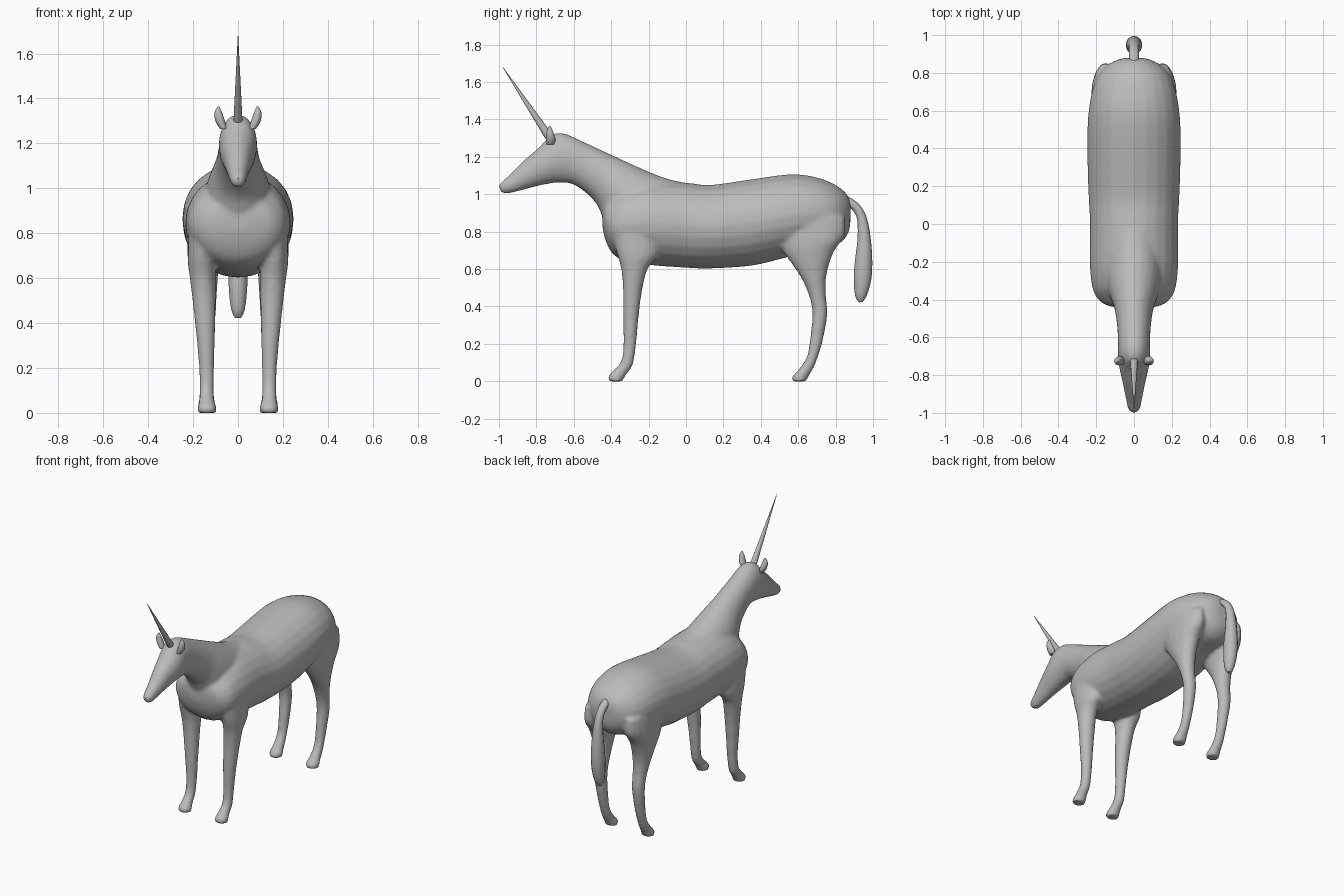
import bpy, bmesh, math

coat = bpy.data.materials.new("plain grey")
coat.diffuse_color = (0.5, 0.5, 0.5, 1)


def spline(a, b, c, d, t):
    return [0.5 * (2 * q + (r - p) * t + (2 * p - 5 * q + 4 * r - s) * t * t
                   + (3 * q - p - 3 * r + s) * t ** 3) for p, q, r, s in zip(a, b, c, d)]


def loft(name, rings, sides=24, steps=4, mirror=False):
    """Skin through oval rings: (y0, z0, y1, z1, half width, x centre)."""
    rings = [list(r) + [0] * (6 - len(r)) for r in rings]
    dense = []
    for i in range(len(rings) - 1):
        a, d = rings[max(i - 1, 0)], rings[min(i + 2, len(rings) - 1)]
        dense += [spline(a, rings[i], rings[i + 1], d, k / steps) for k in range(steps)]
    dense.append(rings[-1])
    bm = bmesh.new()
    for sx in ((1, -1) if mirror else (1,)):
        loops = []
        for y0, z0, y1, z1, w, x in dense:
            loop = []
            for k in range(sides):
                c, s = math.cos(2 * math.pi * k / sides), math.sin(2 * math.pi * k / sides)
                loop.append(bm.verts.new((sx * (x + w * s),
                                          (y0 + y1) / 2 + c * (y0 - y1) / 2,
                                          (z0 + z1) / 2 + c * (z0 - z1) / 2)))
            loops.append(loop)
        for p, q in zip(loops, loops[1:]):
            for k in range(sides):
                n = (k + 1) % sides
                bm.faces.new((p[k], p[n], q[n], q[k]))
        bm.faces.new(loops[0])
        bm.faces.new(loops[-1])
    bmesh.ops.recalc_face_normals(bm, faces=bm.faces)
    me = bpy.data.meshes.new(name)
    bm.to_mesh(me)
    bm.free()
    me.materials.append(coat)
    ob = bpy.data.objects.new(name, me)
    bpy.context.collection.objects.link(ob)
    return ob


# Torso, chest to rump
torso = loft("body", [
    (-.448, .90, -.445, .81, .06), (-.435, .95, -.425, .74, .145),
    (-.395, .99, -.39, .68, .195), (-.33, 1.04, -.33, .645, .222),
    (-.2, 1.07, -.2, .622, .235), (0, 1.062, 0, .607, .233),
    (.13, 1.05, .13, .603, .24), (.35, 1.08, .35, .618, .247),
    (.56, 1.107, .53, .66, .245), (.7, 1.09, .68, .70, .225),
    (.80, 1.05, .79, .72, .185), (.86, 1.0, .855, .77, .115),
    (.88, .95, .878, .83, .05)])

# Neck and head
neck = loft("neck_and_head", [
    (.0, 1.06, -.2, .75, .13), (-.12, 1.09, -.38, .80, .15),
    (-.25, 1.143, -.445, .88, .135), (-.4, 1.212, -.48, .95, .105),
    (-.53, 1.272, -.54, 1.012, .09), (-.65, 1.325, -.61, 1.055, .085),
    (-.72, 1.318, -.68, 1.062, .085), (-.78, 1.257, -.74, 1.055, .078),
    (-.86, 1.187, -.82, 1.037, .06), (-.94, 1.107, -.91, 1.013, .043),
    (-.985, 1.067, -.958, 1.003, .034), (-1.002, 1.045, -.988, 1.008, .02)])

# Legs with hooves, mirrored left and right
front_legs = loft("front_legs", [
    (-.40, .85, -.15, .85, .06, .16), (-.375, .70, -.15, .68, .063, .162),
    (-.347, .6, -.205, .6, .058, .157), (-.337, .48, -.235, .48, .051, .15),
    (-.337, .34, -.253, .34, .042, .144), (-.335, .2, -.266, .2, .034, .14),
    (-.347, .11, -.283, .09, .032, .14), (-.387, .06, -.313, .045, .035, .139),
    (-.418, .025, -.33, .02, .043, .138), (-.415, 0, -.335, 0, .041, .138)], 16, 4, True)
hind_legs = loft("hind_legs", [
    (.47, .85, .85, .88, .07, .15), (.51, .71, .85, .78, .075, .152),
    (.57, .62, .79, .69, .066, .152), (.622, .54, .752, .57, .056, .148),
    (.66, .45, .748, .46, .046, .144), (.675, .36, .757, .36, .041, .142),
    (.662, .22, .73, .21, .034, .14), (.645, .13, .693, .095, .032, .14),
    (.60, .062, .67, .05, .036, .139), (.566, .025, .652, .02, .043, .138),
    (.568, 0, .648, 0, .041, .138)], 16, 4, True)

# Blend the body parts into one skin
bpy.ops.object.select_all(action='DESELECT')
for ob in (torso, neck, front_legs, hind_legs):
    ob.select_set(True)
bpy.context.view_layer.objects.active = torso
bpy.ops.object.join()
remesh = torso.modifiers.new("skin", 'REMESH')
remesh.mode = 'VOXEL'
remesh.voxel_size = 0.011
soften = torso.modifiers.new("soften", 'SMOOTH')
soften.factor, soften.iterations = 0.5, 7
for m in ("skin", "soften"):
    bpy.ops.object.modifier_apply(modifier=m)

# Tail
tail = loft("tail", [
    (.85, .995, .85, .93, .025), (.89, .975, .872, .93, .027),
    (.935, .935, .898, .905, .026), (.968, .87, .916, .86, .028),
    (.988, .76, .917, .76, .036), (.996, .64, .903, .64, .043),
    (.99, .54, .897, .54, .041), (.967, .46, .905, .455, .03),
    (.945, .425, .925, .422, .014)], 14, 3)

# Ears
ears = loft("ears", [
    (-.745, 1.265, -.705, 1.265, .016, .064), (-.748, 1.29, -.698, 1.29, .021, .076),
    (-.747, 1.32, -.705, 1.32, .02, .085), (-.742, 1.345, -.715, 1.345, .014, .088),
    (-.733, 1.364, -.725, 1.364, .004, .087)], 12, 3, True)

# Horn
horn = loft("horn", [
    (-.73, 1.27, -.69, 1.295, .023), (-.757, 1.305, -.72, 1.328, .02),
    (-.981, 1.68, -.979, 1.681, .001)], 10, 1)

for ob in (torso, tail, ears, horn):
    bpy.ops.object.select_all(action='DESELECT')
    ob.select_set(True)
    bpy.context.view_layer.objects.active = ob
    bpy.ops.object.shade_smooth_by_angle(angle=math.radians(40))
